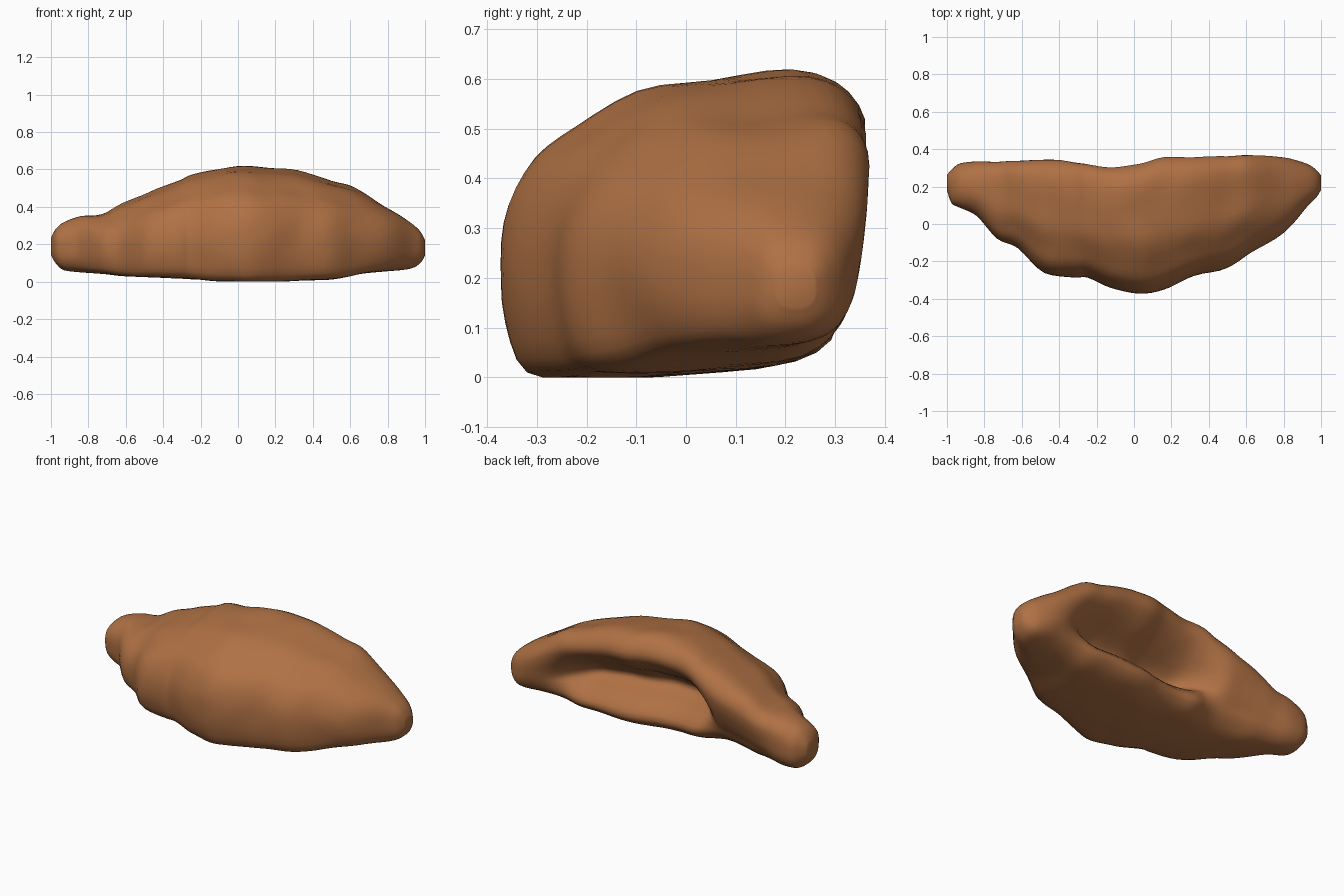
import bpy, bmesh, math
from mathutils import Vector, noise

if "Cube" in bpy.data.objects:
    bpy.data.objects.remove(bpy.data.objects["Cube"])

# Crust colour
crust = bpy.data.materials.new("baked_brown")
crust.diffuse_color = (0.43, 0.165, 0.058, 1)
crust.use_nodes = True
crust.node_tree.nodes["Principled BSDF"].inputs["Base Color"].default_value = crust.diffuse_color

# Stations along the length: x, front y, back y, bottom z, top z
STATIONS = [
    (-1.00, 0.18, 0.26, 0.14, 0.23), (-0.975, 0.11, 0.29, 0.10, 0.28),
    (-0.93, 0.085, 0.325, 0.06, 0.32), (-0.84, 0.04, 0.335, 0.045, 0.35),
    (-0.73, -0.08, 0.335, 0.04, 0.365), (-0.62, -0.13, 0.34, 0.03, 0.42),
    (-0.48, -0.26, 0.345, 0.025, 0.475), (-0.32, -0.285, 0.335, 0.02, 0.54),
    (-0.25, -0.285, 0.33, 0.015, 0.575), (-0.12, -0.34, 0.315, 0.005, 0.60),
    (0.03, -0.375, 0.335, 0.0, 0.617), (0.16, -0.35, 0.37, 0.0, 0.61),
    (0.32, -0.28, 0.37, 0.005, 0.595), (0.50, -0.235, 0.373, 0.015, 0.54),
    (0.63, -0.15, 0.375, 0.035, 0.50), (0.80, -0.05, 0.36, 0.055, 0.395),
    (0.92, 0.085, 0.325, 0.07, 0.32), (0.975, 0.14, 0.29, 0.10, 0.27),
    (1.00, 0.18, 0.26, 0.14, 0.22)]

# Middle cross-section: u front to back, v bottom to top,
# and the hollow at the back (positive cuts in, negative is the lower lip)
PROFILE = [
    (0, .38, 0), (.025, .56, 0), (.1, .715, 0), (.22, .82, 0), (.39, .93, 0),
    (.6, .975, 0), (.82, 1, 0), (.94, .94, 0), (1, .81, .02), (.99, .66, .12),
    (.95, .51, .28), (.91, .40, .28), (.86, .30, .06), (.80, .17, -.10),
    (.66, .05, -.12), (.45, .01, -.06), (.25, 0, 0), (.08, .02, 0), (.015, .18, 0)]


def catmull(a, b, c, d, t):
    return [0.5 * (2 * q + (r - p) * t + (2 * p - 5 * q + 4 * r - s) * t * t
                   + (3 * q - p - 3 * r + s) * t ** 3) for p, q, r, s in zip(a, b, c, d)]


def refine(points, steps, closed):
    n, out = len(points), []
    for i in range(n if closed else n - 1):
        pick = [(i + k) % n if closed else min(max(i + k, 0), n - 1) for k in (-1, 0, 1, 2)]
        out += [catmull(*[points[k] for k in pick], s / steps) for s in range(steps)]
    return out if closed else out + [list(points[-1])]


def smooth(a, b, x):
    t = min(max((x - a) / (b - a), 0), 1)
    return t * t * (3 - 2 * t)


profile = refine(PROFILE, 3, True)
bm = bmesh.new()
rings = []
for x, yf, yb, zb, zt in refine(STATIONS, 4, False):
    ends = smooth(0.55, 0.97, abs(x))
    hollow = smooth(-0.42, -0.18, x) * (1 - smooth(0.42, 0.8, x))
    ring = []
    for u, v, cave in profile:
        # blend the middle section into a rounded one at the tips
        a = math.atan2(v - 0.5, u - 0.5)
        c, s = math.cos(a), math.sin(a)
        r = 0.5 / (abs(c) ** 2.5 + abs(s) ** 2.5) ** 0.4
        uu = (u - cave * hollow) * (1 - ends) + (0.5 + r * c) * ends
        vv = v * (1 - ends) + (0.5 + r * s) * ends
        p = Vector((x, yf + uu * (yb - yf), zb + vv * (zt - zb)))
        # uneven crust
        p.y += 0.006 * noise.noise(p * 7)
        p.z = max(0, p.z + 0.006 * noise.noise(p * 7 + Vector((9, 3, 5))))
        ring.append(bm.verts.new(p))
    rings.append(ring)

# Skin between sections and close the tips
n = len(profile)
for a, b in zip(rings, rings[1:]):
    for i in range(n):
        bm.faces.new((a[i], a[(i + 1) % n], b[(i + 1) % n], b[i]))
bm.faces.new(rings[0])
bm.faces.new(rings[-1])
bmesh.ops.recalc_face_normals(bm, faces=bm.faces[:])

mesh = bpy.data.meshes.new("pastry_body")
bm.to_mesh(mesh)
bm.free()
mesh.materials.append(crust)
body = bpy.data.objects.new("pastry_body", mesh)
bpy.context.collection.objects.link(body)
bpy.context.view_layer.objects.active = body
body.select_set(True)
bpy.ops.object.shade_smooth_by_angle(angle=math.radians(50))
